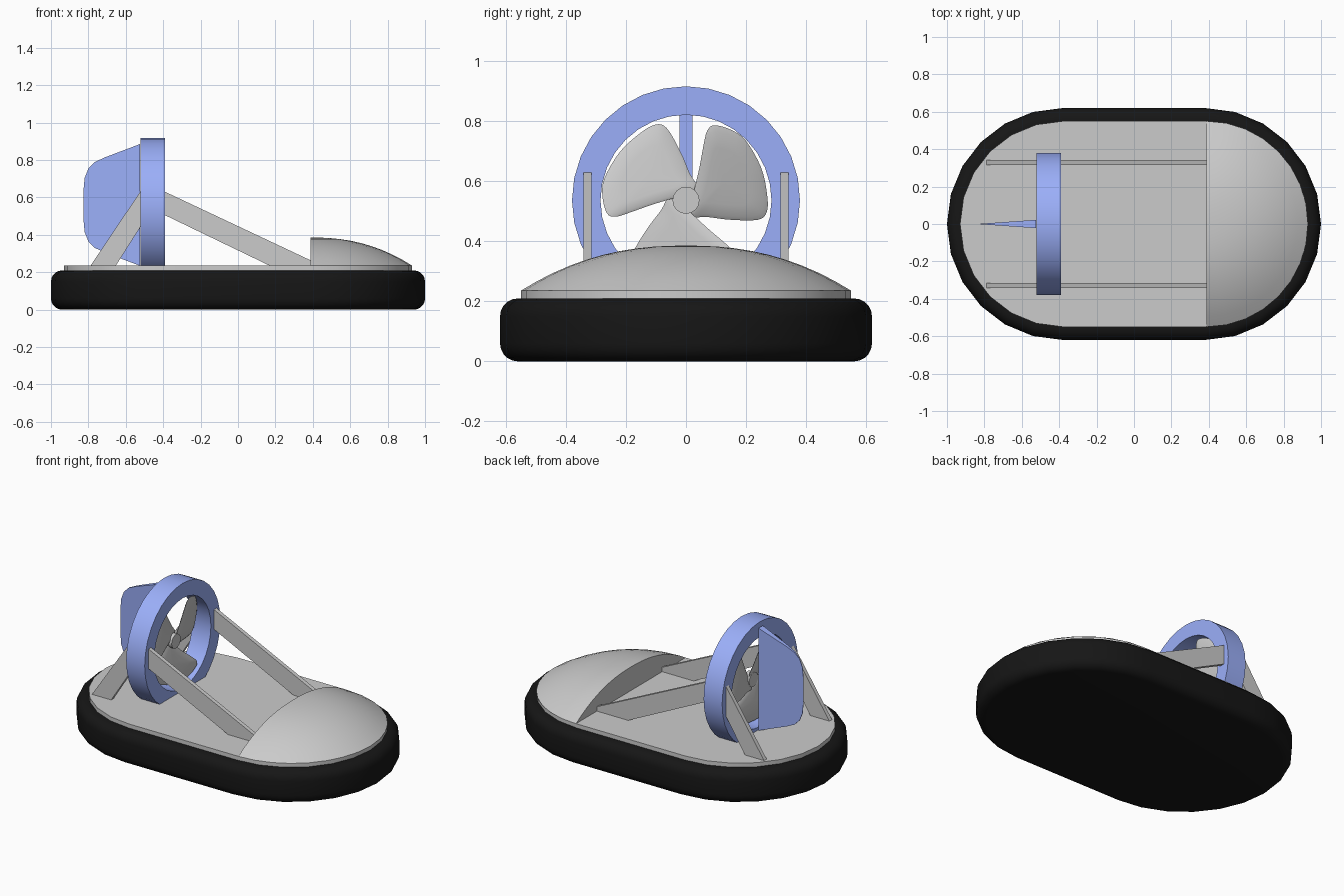
import bpy, bmesh
from math import sin, cos, pi, radians
from mathutils import Vector, geometry

if "Cube" in bpy.data.objects:
    bpy.data.objects.remove(bpy.data.objects["Cube"])


def material(name, rgb):
    m = bpy.data.materials.new(name)
    m.diffuse_color = (*rgb, 1)
    m.use_nodes = True
    m.node_tree.nodes["Principled BSDF"].inputs["Base Color"].default_value = m.diffuse_color
    return m


BLACK = material("black_rubber", (0.008, 0.008, 0.008))
BLUE = material("blue_paint", (0.33, 0.43, 0.95))


def finish(name, bm, mat=None, smooth=None):
    bmesh.ops.remove_doubles(bm, verts=bm.verts, dist=1e-5)
    bmesh.ops.recalc_face_normals(bm, faces=bm.faces)
    me = bpy.data.meshes.new(name)
    bm.to_mesh(me)
    bm.free()
    ob = bpy.data.objects.new(name, me)
    bpy.context.collection.objects.link(ob)
    if mat:
        me.materials.append(mat)
    if smooth:
        bpy.ops.object.select_all(action='DESELECT')
        ob.select_set(True)
        bpy.context.view_layer.objects.active = ob
        bpy.ops.object.shade_smooth_by_angle(angle=radians(smooth))
    return ob


def loft(bm, rings, closed=False, caps=True):
    """Bridge rings of points; closed joins the last ring to the first."""
    vs = [[bm.verts.new(p) for p in r] for r in rings]
    pairs = list(zip(vs, vs[1:])) + ([(vs[-1], vs[0])] if closed else [])
    n = len(vs[0])
    for a, b in pairs:
        for i in range(n):
            j = (i + 1) % n
            bm.faces.new((a[i], a[j], b[j], b[i]))
    if caps and not closed:
        bm.faces.new(vs[0])
        bm.faces.new(vs[-1])


def rounded(points, steps=4):
    """Closed smooth curve through 2D points."""
    out, n = [], len(points)
    P = [Vector(p) for p in points]
    for i in range(n):
        a, b, c, d = P[i - 1], P[i], P[(i + 1) % n], P[(i + 2) % n]
        for k in range(steps):
            t = k / steps
            out.append(0.5 * (2 * b + (c - a) * t + (2 * a - 5 * b + 4 * c - d) * t * t
                              + (3 * b - a - 3 * c + d) * t ** 3))
    return out


CX = 0.38  # centre of the round hull ends


def hull_ring(r, z, seg=12):
    pts = []
    for side in (1, -1):
        for i in range(seg + 1):
            a = -pi / 2 + pi * i / seg
            pts.append((side * (CX + r * cos(a)), side * r * sin(a), z))
    return pts


# inflated skirt with rounded edges
bm = bmesh.new()
R, H, E = 0.62, 0.21, 0.06
arc = [(R - E + E * cos(a), E + E * sin(a)) for a in [-pi / 2 + pi / 2 * i / 5 for i in range(6)]]
prof = arc + [(r, H - z) for r, z in reversed(arc)]
loft(bm, [hull_ring(r, z) for r, z in prof])
finish("skirt", bm, BLACK, 40)

# deck plate
bm = bmesh.new()
loft(bm, [hull_ring(0.55, 0.19), hull_ring(0.55, 0.236)])
finish("deck", bm, None, 30)

# domed bow with flat rear face
bm = bmesh.new()
rows = []
for k in range(11):
    r = 1 - k / 10
    z = 0.236 + 0.15 * (1 - r ** 2.3)
    rows.append([bm.verts.new((CX + 0.008 + 0.542 * r * cos(a), 0.55 * r * sin(a), z))
                 for a in [-pi / 2 + pi * i / 16 for i in range(17)]])
for a, b in zip(rows[:-1], rows[1:-1]):
    for i in range(16):
        bm.faces.new((a[i], a[i + 1], b[i + 1], b[i]))
tip = rows[-1][0]
for i in range(16):
    bm.faces.new((rows[-2][i], rows[-2][i + 1], tip))
bm.faces.new([r[0] for r in rows] + [r[-1] for r in reversed(rows[:-1])])
for v in rows[-1][1:]:
    bm.verts.remove(v)
finish("bow_dome", bm, None, 35)

# fan duct
FZ = 0.537
bm = bmesh.new()
section = [(-0.52, 0.285), (-0.52, 0.38), (-0.39, 0.38), (-0.39, 0.285)]
rings = [[(x, r * cos(2 * pi * i / 32), FZ + r * sin(2 * pi * i / 32)) for x, r in section]
         for i in range(32)]
loft(bm, rings, closed=True)
finish("fan_duct", bm, BLUE, 30)

# three pitched propeller blades and a small hub
FX = -0.455
blade = rounded([(0.0485, 0.024), (0.094, 0.073), (0.147, 0.135), (0.178, 0.166), (0.207, 0.169),
                 (0.247, 0.129), (0.272, 0.073), (0.2715, -0.03), (0.244, -0.118), (0.214, -0.168),
                 (0.175, -0.176), (0.097, -0.131), (0.033, -0.083), (-0.016, -0.048)])
mid = Vector((0.14, -0.01))
bm = bmesh.new()
for ang in (30, 150, 270):
    c, s = cos(radians(ang)), sin(radians(ang))
    layers = []
    for scale, h in ((0.1, -0.01), (0.6, -0.009), (0.9, -0.006), (1, 0), (0.9, 0.006), (0.6, 0.009), (0.1, 0.01)):
        ring = []
        for p in blade:
            u, v = mid + (p - mid) * scale
            ring.append((FX + 0.28 * v + h, u * c - v * s, FZ + u * s + v * c))
        layers.append(ring)
    loft(bm, layers)
loft(bm, [[(FX + x, 0.045 * cos(2 * pi * i / 16), FZ + 0.045 * sin(2 * pi * i / 16)) for i in range(16)]
          for x in (-0.02, 0.02)])
finish("propeller", bm, None, 50)

# wedge rudder behind the duct
outline = [(-0.525, 0.885), (-0.71, 0.815), (-0.765, 0.79), (-0.8, 0.755), (-0.82, 0.705), (-0.825, 0.65)]
outline += [(x, 1.12 - z) for x, z in reversed(outline)]
bm = bmesh.new()
loft(bm, [[(x, s * (0.001 + 0.021 * (x + 0.825) / 0.3), z) for x, z in outline] for s in (-1, 1)])
finish("rudder", bm, BLUE)

# bent side struts running through the duct
strut = [(-0.795, 0.225), (-0.52, 0.635), (-0.39, 0.63), (0.46, 0.23), (0.18, 0.23),
         (-0.39, 0.505), (-0.52, 0.445), (-0.66, 0.225)]
for side, name in ((-1, "right_strut"), (1, "left_strut")):
    bm = bmesh.new()
    loft(bm, [[(x, side * y, z) for x, z in strut] for y in (0.315, 0.341)])
    finish(name, bm)
